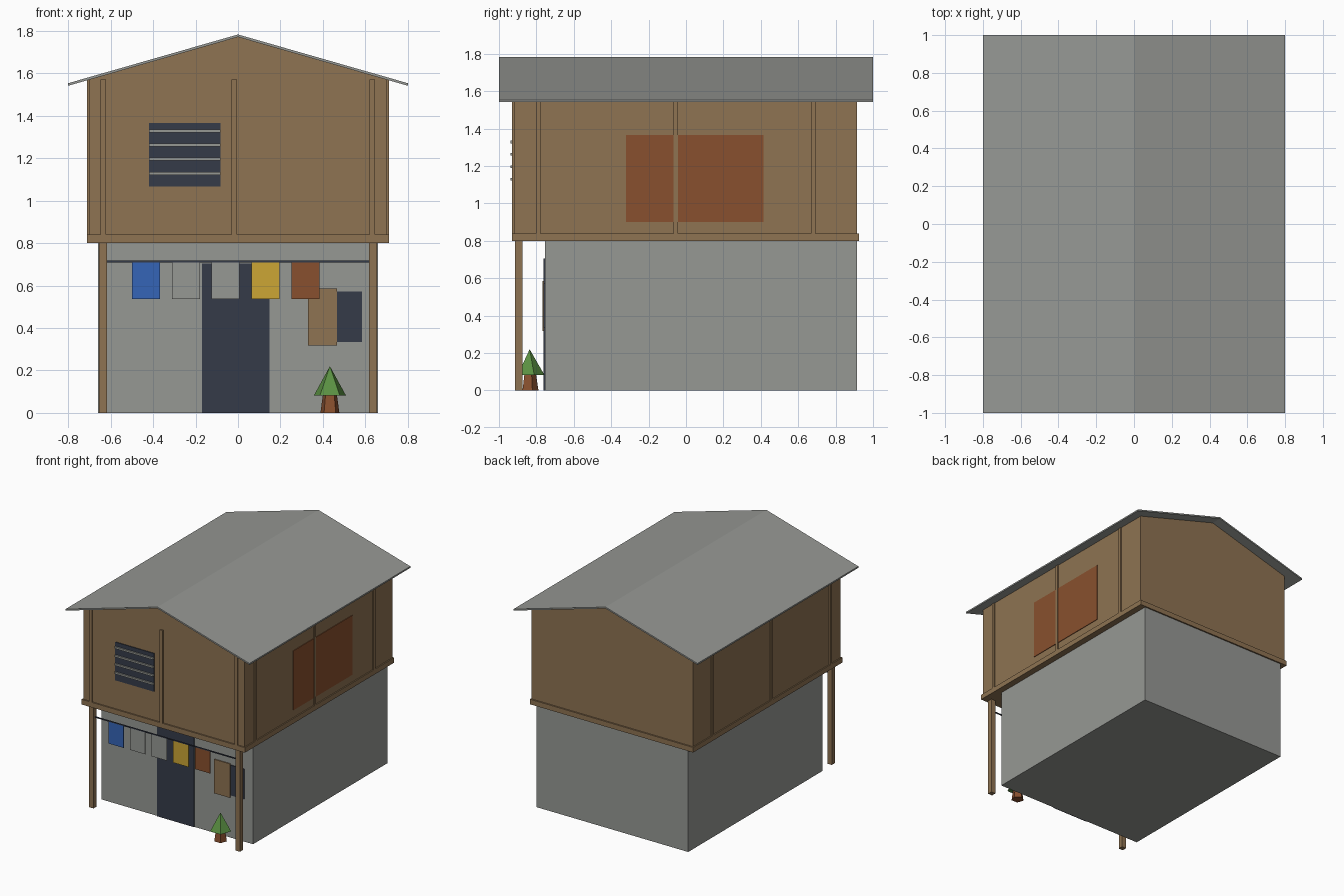
import bpy, math

old = bpy.data.objects.get("Cube")
if old:
    bpy.data.objects.remove(old, do_unlink=True)


def material(name, srgb):
    """Flat colour from 0-255 display values."""
    lin = [((c / 255 + 0.055) / 1.055) ** 2.4 for c in srgb] + [1]
    m = bpy.data.materials.new(name)
    m.use_nodes = True
    m.diffuse_color = lin
    bsdf = next(n for n in m.node_tree.nodes if n.type == 'BSDF_PRINCIPLED')
    bsdf.inputs["Base Color"].default_value = lin
    bsdf.inputs["Roughness"].default_value = 0.9
    return m


GREY = material("concrete grey", (150, 152, 148))
WOOD = material("wood brown", (142, 115, 82))
DARK = material("dark slate", (53, 59, 73))
RUST = material("rust orange", (137, 80, 46))
BLUE = material("cloth blue", (53, 101, 183))
YELLOW = material("cloth yellow", (204, 166, 53))
GREEN = material("leaf green", (90, 144, 66))


def mesh_object(name, verts, faces, mat):
    me = bpy.data.meshes.new(name)
    me.from_pydata(verts, [], faces)
    me.materials.append(mat)
    ob = bpy.data.objects.new(name, me)
    bpy.context.collection.objects.link(ob)
    return ob


def prism(name, profile, y0, y1, mat):
    """Extrude a counter-clockwise (x, z) profile from y0 to y1."""
    n = len(profile)
    verts = [(x, y, z) for y in (y0, y1) for x, z in profile]
    faces = [list(range(n)), list(range(2 * n - 1, n - 1, -1))]
    faces += [[(i + 1) % n, i, n + i, n + (i + 1) % n] for i in range(n)]
    return mesh_object(name, verts, faces, mat)


def box(name, x, y, z, mat):
    rect = [(x[0], z[0]), (x[1], z[0]), (x[1], z[1]), (x[0], z[1])]
    return prism(name, rect, y[0], y[1], mat)


def cone(name, r1, r2, z0, z1, mat):
    bpy.ops.mesh.primitive_cone_add(vertices=5, radius1=r1, radius2=r2, depth=z1 - z0,
                                    location=(0.433, -0.836, (z0 + z1) / 2))
    ob = bpy.context.object
    ob.name = name
    ob.data.materials.append(mat)


# Ground floor, floor slab and gabled upper storey
box("ground_floor", (-0.66, 0.66), (-0.755, 0.915), (0, 0.8), GREY)
box("floor_slab", (-0.711, 0.711), (-0.93, 0.926), (0.8, 0.84), WOOD)
HALF, RIDGE, PITCH, THICK = 0.8, 1.783, 0.287, 0.012
wall_x = 0.702
wall_top = RIDGE - THICK / 2
prism("upper_storey", [(-wall_x, 0.82), (wall_x, 0.82), (wall_x, wall_top - PITCH * wall_x),
                       (0, wall_top), (-wall_x, wall_top - PITCH * wall_x)], -0.92, 0.915, WOOD)

# Thin sheet roof
eave = RIDGE - PITCH * HALF
prism("roof", [(-HALF, eave - THICK), (0, RIDGE - THICK), (HALF, eave - THICK),
               (HALF, eave), (0, RIDGE), (-HALF, eave)], -1, 1, GREY)

# Wall battens on the front and both sides
for i, x in enumerate((-0.634, -0.018, 0.632)):
    box(f"front_batten_{i + 1}", (x - 0.013, x + 0.013), (-0.93, -0.915), (0.83, 1.57), WOOD)
for side, s in (("left", 1), ("right", -1)):
    xs = sorted((s * 0.695, s * 0.711))
    for i, y in enumerate((-0.79, -0.055, 0.681)):
        box(f"{side}_batten_{i + 1}", xs, (y - 0.012, y + 0.012), (0.83, 1.572), WOOD)

# Side shutters
for i, y in enumerate(((-0.32, -0.067), (-0.043, 0.415))):
    box(f"side_shutter_{i + 1}", (0.70, 0.707), y, (0.9, 1.367), RUST)

# Barred upper window
box("upper_window", (-0.42, -0.083), (-0.926, -0.918), (1.066, 1.367), DARK)
for i in range(4):
    z = 1.129 + i * 0.0665
    box(f"window_bar_{i + 1}", (-0.42, -0.083), (-0.938, -0.924), (z - 0.007, z + 0.007), GREY)

# Porch posts
for side, x in (("left", 0.637), ("right", -0.637)):
    box(f"{side}_post", (x - 0.019, x + 0.019), (-0.913, -0.875), (0, 0.8), WOOD)

# Door, lower window and its open shutter
box("door", (-0.17, 0.148), (-0.761, -0.753), (0, 0.705), DARK)
box("lower_window", (0.34, 0.584), (-0.761, -0.753), (0.335, 0.573), DARK)
box("window_shutter", (0.331, 0.467), (-0.768, -0.76), (0.318, 0.585), WOOD)

# Washing line and cloths
box("washing_line", (-0.62, 0.62), (-0.898, -0.89), (0.709, 0.717), DARK)
for i, mat in enumerate((BLUE, GREY, GREY, YELLOW, RUST)):
    x = -0.5 + i * 0.188
    box(f"cloth_{i + 1}", (x, x + 0.132), (-0.897, -0.891), (0.537, 0.711), mat)

# Small tree
cone("tree_trunk", 0.047, 0.034, 0, 0.09, RUST)
cone("tree_crown", 0.079, 0, 0.083, 0.22, GREEN)
